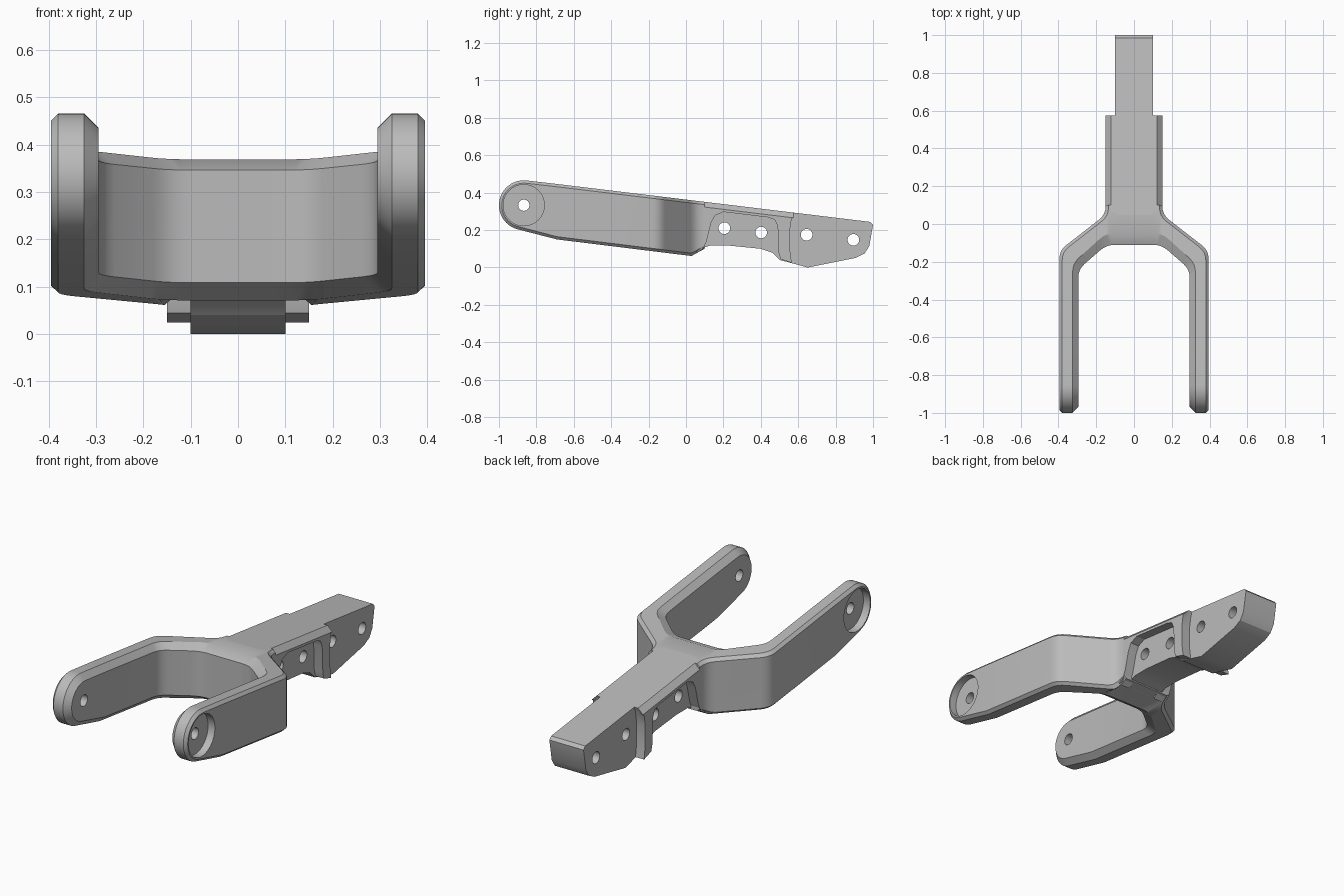
import bpy, bmesh, math
from mathutils import Vector, Matrix

cube = bpy.data.objects.get("Cube")
if cube:
    bpy.data.objects.remove(cube)

grey = bpy.data.materials.new("light grey metal")
grey.use_nodes = True
COLOUR = (0.5, 0.5, 0.5, 1)
grey.diffuse_color = COLOUR
grey.node_tree.nodes["Principled BSDF"].inputs["Base Color"].default_value = COLOUR

PIVOT, RADIUS = (-0.867, 0.333), 0.133


def top(y):
    return 0.363 - 0.121 * y


def bottom(y):
    if y > 0.03:
        return 0.062 + (y - 0.03) * 0.55
    return 0.065 - 0.123 * y


def finish(bm, name):
    bmesh.ops.recalc_face_normals(bm, faces=bm.faces)
    mesh = bpy.data.meshes.new(name)
    bm.to_mesh(mesh)
    bm.free()
    mesh.materials.append(grey)
    obj = bpy.data.objects.new(name, mesh)
    bpy.context.collection.objects.link(obj)
    return obj


def activate(obj):
    bpy.ops.object.select_all(action='DESELECT')
    obj.select_set(True)
    bpy.context.view_layer.objects.active = obj


def cut(obj, x, y, z, radius, length):
    """Drill a round hole along x."""
    bm = bmesh.new()
    bmesh.ops.create_cone(bm, cap_ends=True, segments=40, radius1=radius, radius2=radius, depth=length,
                          matrix=Matrix.Translation((x, y, z)) @ Matrix.Rotation(math.pi / 2, 4, 'Y'))
    cutter = finish(bm, "hole_cutter")
    cutter.hide_render = True
    activate(obj)
    mod = obj.modifiers.new("hole", 'BOOLEAN')
    mod.operation, mod.solver, mod.object = 'DIFFERENCE', 'EXACT', cutter
    bpy.ops.object.modifier_apply(modifier=mod.name)
    bpy.data.objects.remove(cutter)


def smooth(obj):
    activate(obj)
    bpy.ops.object.shade_smooth_by_angle(angle=math.radians(28))


def rounded(prev, corner, nxt, size):
    """Points of a rounded plan corner."""
    p, c, n = Vector(prev), Vector(corner), Vector(nxt)
    a, b = c + (p - c).normalized() * size, c + (n - c).normalized() * size
    return [a * (1 - t) ** 2 + c * 2 * t * (1 - t) + b * t * t for t in (0, 0.25, 0.5, 0.75, 1)]


def fork_layer(bm, a, b, end, centre, inset):
    """One side outline of the fork, from the centre round the arm tip and back."""
    plan = rounded((a[0], -0.6), a, b, 0.045) + rounded(a, b, end, 0.045) + [Vector(end), Vector(centre)]
    pts = [(p.x, p.y, bottom(p.y) + inset) for p in reversed(plan)]
    pts.append((a[0], -0.69, 0.15 + inset))
    count = 24
    for i in range(count):
        ang = math.radians(255 + (83 - 255) * i / (count - 1))
        r = RADIUS - inset
        pts.append((a[0], PIVOT[0] + r * math.cos(ang), PIVOT[1] + r * math.sin(ang)))
    pts.append((a[0], -0.69, top(-0.69) - inset))
    pts += [(p.x, p.y, top(p.y) - inset) for p in plan]
    return [bm.verts.new(p) for p in pts]


# Fork: two chamfered arms joined by an angled yoke
bm = bmesh.new()
layers = [
    fork_layer(bm, (0.395, -0.14), (0.15, 0.05), (0.15, 0.1), (0, 0.1), 0.015),
    fork_layer(bm, (0.38, -0.148), (0.135, 0.042), (0.135, 0.1), (0, 0.1), 0),
    fork_layer(bm, (0.325, -0.21), (0.15, -0.05), (0.07, -0.05), (0, -0.05), 0),
    fork_layer(bm, (0.295, -0.24), (0.145, -0.11), (0.07, -0.11), (0, -0.11), 0.03),
]
n = len(layers[0])
for l0, l1 in zip(layers, layers[1:]):
    for i in range(n - 1):
        bm.faces.new((l0[i], l0[i + 1], l1[i + 1], l1[i]))
for layer in (layers[0], layers[-1]):
    for i in range(n // 2 - 1):
        bm.faces.new((layer[i], layer[i + 1], layer[n - 2 - i], layer[n - 1 - i]))
copy = bmesh.ops.duplicate(bm, geom=bm.verts[:] + bm.edges[:] + bm.faces[:])["geom"]
for v in copy:
    if isinstance(v, bmesh.types.BMVert):
        v.co.x *= -1
bmesh.ops.remove_doubles(bm, verts=bm.verts, dist=0.0005)
fork = finish(bm, "fork")
for side in (-1, 1):
    cut(fork, side * 0.4, *PIVOT, 0.11, 0.09)
    cut(fork, side * 0.35, *PIVOT, 0.03, 0.3)
smooth(fork)


def slab(name, sections):
    """Loft matching side profiles, given as (x, points), across x."""
    bm = bmesh.new()
    rings = [[bm.verts.new((x, y, z)) for y, z in pts] for x, pts in sections]
    for r0, r1 in zip(rings, rings[1:]):
        for i in range(len(r0)):
            j = (i + 1) % len(r0)
            bm.faces.new((r0[i], r0[j], r1[j], r1[i]))
    bm.faces.new(rings[0])
    bm.faces.new(rings[-1])
    return finish(bm, name)


# Mounting tongue with four cross holes
spine = [(0.05, 0.09), (0.13, 0.118), (0.22, 0.118), (0.4, 0.1), (0.46, 0.08), (0.5, 0.04),
         (0.57, 0.022), (0.65, 0), (0.91, 0.052), (0.955, 0.075), (0.98, 0.115),
         (1, 0.228), (0.985, top(0.985)), (0.05, top(0.05))]
tongue = slab("tongue", [(-0.1, spine), (0.1, spine)])
for y, z in ((0.205, 0.21), (0.402, 0.187), (0.645, 0.175), (0.895, 0.148)):
    cut(tongue, 0, y, z, 0.031, 0.5)
smooth(tongue)

# Arched side flanges framing the pockets
arch = [(0.06, 0.08), (0.09, 0.1), (0.11, 0.14), (0.135, 0.24), (0.155, 0.278), (0.2, 0.297),
        (0.44, 0.268), (0.475, 0.255), (0.49, 0.22), (0.495, 0.08), (0.505, 0.045), (0.565, 0.025)]
back = [(0.555, 0.1), (0.555, 0.2), (0.565, 0.262)]
for name, side in (("left_flange", 1), ("right_flange", -1)):
    full = arch + back + [(0.575, top(0.575)), (0.06, top(0.06))]
    edge = arch + back + [(0.575, top(0.575) - 0.028), (0.06, top(0.06) - 0.028)]
    smooth(slab(name, [(side * 0.08, full), (side * 0.122, full), (side * 0.15, edge)]))
